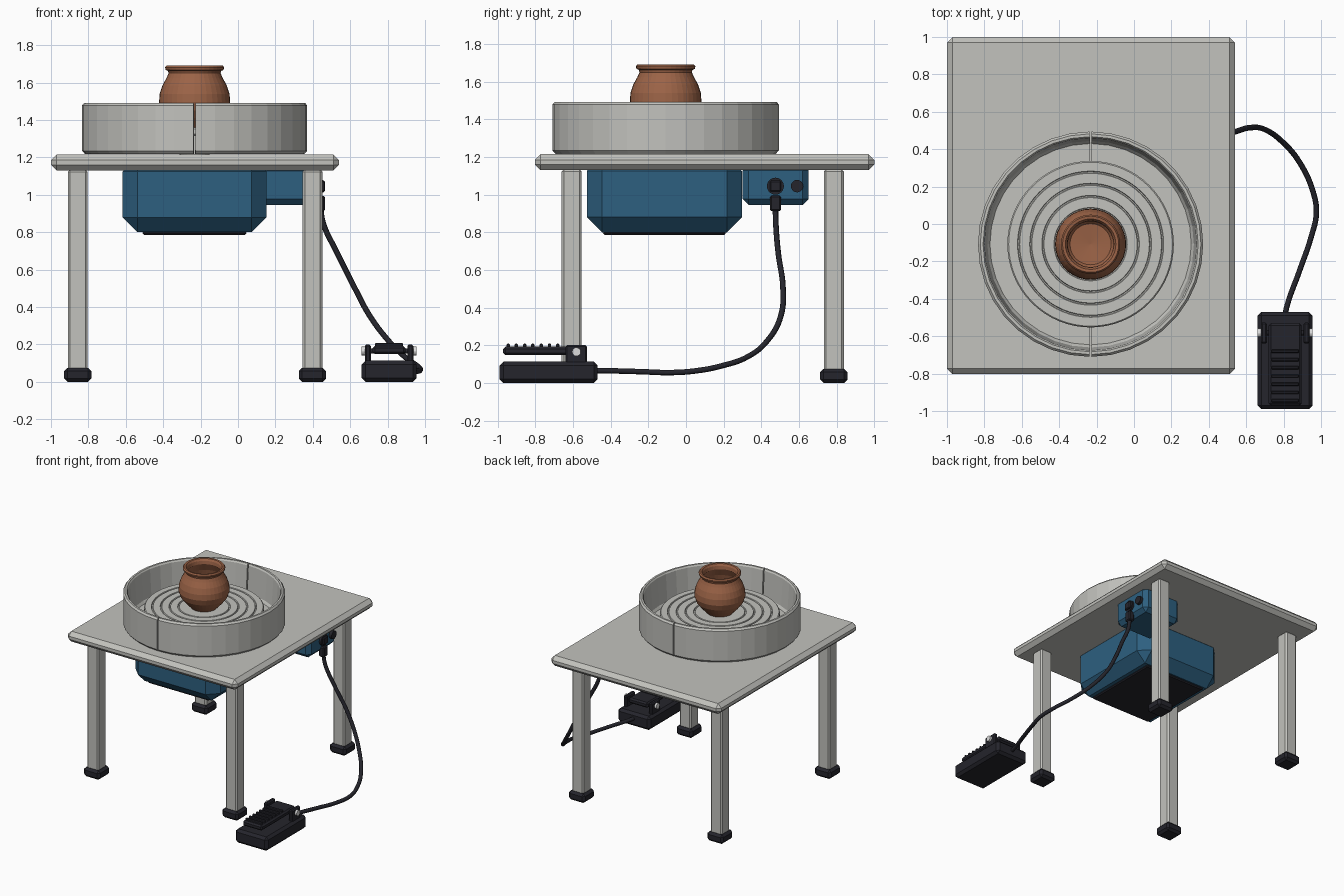
import bpy, bmesh, math
from mathutils import Matrix, Vector

if "Cube" in bpy.data.objects:
    bpy.data.objects.remove(bpy.data.objects["Cube"])


def material(name, rgb):
    m = bpy.data.materials.new(name)
    m.diffuse_color = (*rgb, 1)
    m.use_nodes = True
    m.node_tree.nodes["Principled BSDF"].inputs["Base Color"].default_value = m.diffuse_color
    return m


GREY = material("light grey", (0.54, 0.54, 0.51))
BLUE = material("motor blue", (0.026, 0.115, 0.215))
BLACK = material("rubber black", (0.018, 0.018, 0.025))
CLAY = material("terracotta", (0.33, 0.125, 0.062))
STEEL = material("bright steel", (0.72, 0.72, 0.72))


def finish(name, bm, mat):
    bmesh.ops.recalc_face_normals(bm, faces=bm.faces[:])
    me = bpy.data.meshes.new(name)
    bm.to_mesh(me)
    bm.free()
    me.materials.append(mat)
    ob = bpy.data.objects.new(name, me)
    bpy.context.collection.objects.link(ob)
    return ob


def box(name, x, y, z, mat, bevel=0.0):
    """Box from (min, max) ranges with chamfered edges."""
    bm = bmesh.new()
    bmesh.ops.create_cube(bm, size=1)
    for v in bm.verts:
        v.co = Vector([r[0] if c < 0 else r[1] for c, r in zip(v.co, (x, y, z))])
    if bevel:
        bmesh.ops.bevel(bm, geom=bm.edges[:], offset=bevel, segments=1,
                        affect='EDGES', profile=0.5)
    return finish(name, bm, mat)


def rod_x(name, x, y, z, r, mat, n=20):
    """Cylinder lying along x."""
    bm = bmesh.new()
    bmesh.ops.create_cone(bm, cap_ends=True, segments=n, radius1=r, radius2=r, depth=x[1] - x[0])
    bm.transform(Matrix.Translation(((x[0] + x[1]) / 2, y, z)) @ Matrix.Rotation(math.pi / 2, 4, 'Y'))
    return finish(name, bm, mat)


def lathe(name, profile, mat, n, centre, arc=None):
    """Spin a (radius, height) profile; with an arc, the profile is closed and its ends capped."""
    bm = bmesh.new()
    a0, a1 = arc or (0, 2 * math.pi)
    rows = []
    for i in range(n + 1 if arc else n):
        a = a0 + (a1 - a0) * i / n
        rows.append([bm.verts.new((centre[0] + r * math.cos(a), centre[1] + r * math.sin(a), z))
                     for r, z in profile])
    k = len(profile)
    for i in range(n):
        p, q = rows[i], rows[(i + 1) % len(rows)]
        for j in range(k if arc else k - 1):
            bm.faces.new((p[j], q[j], q[(j + 1) % k], p[(j + 1) % k]))
    if arc:
        bm.faces.new(rows[0])
        bm.faces.new(rows[-1])
    bmesh.ops.remove_doubles(bm, verts=bm.verts[:], dist=1e-5)
    return finish(name, bm, mat)


AXIS = (-0.232, -0.108)

# Table and legs
box("table_top", (-1.0, 0.54), (-0.803, 1.0), (1.13, 1.215), GREY, 0.03)
for sx, x in (("left", -0.857), ("right", 0.398)):
    for sy, y in (("front", -0.608), ("back", 0.785)):
        box(f"{sy}_{sx}_leg", (x - 0.053, x + 0.053), (y - 0.053, y + 0.053),
            (0.06, 1.135), GREY, 0.012)
        box(f"{sy}_{sx}_foot", (x - 0.073, x + 0.073), (y - 0.073, y + 0.073),
            (0.0, 0.075), BLACK, 0.018)

# Splash pan in two halves with a thin seam at front and back
pan = [(0.30, 1.217), (0.585, 1.217), (0.602, 1.235), (0.602, 1.478), (0.59, 1.492),
       (0.575, 1.492), (0.567, 1.48), (0.552, 1.26), (0.538, 1.24), (0.30, 1.24)]
gap = 0.008
for side, start in (("right", -math.pi / 2), ("left", math.pi / 2)):
    lathe(f"{side}_splash_pan_half", pan, GREY, 18, AXIS, (start + gap, start + math.pi - gap))

# Wheel head with concentric grooves, and its shaft
wheel = [(0, 1.315), (0.435, 1.315), (0.445, 1.325), (0.445, 1.352), (0.438, 1.36)]
for r in (0.385, 0.32, 0.255, 0.19):
    wheel += [(r + 0.006, 1.36), (r + 0.003, 1.352), (r - 0.003, 1.352), (r - 0.006, 1.36)]
lathe("wheel_head", wheel + [(0, 1.36)], GREY, 64, AXIS)
lathe("wheel_shaft", [(0, 1.2), (0.08, 1.2), (0.08, 1.32), (0, 1.32)], GREY, 24, AXIS)

# Clay pot
lathe("clay_pot", [(0, 1.36), (0.098, 1.36), (0.112, 1.375), (0.145, 1.41), (0.175, 1.45),
                   (0.19, 1.495), (0.187, 1.54), (0.172, 1.585), (0.15, 1.625), (0.139, 1.65),
                   (0.142, 1.662), (0.155, 1.668), (0.158, 1.682), (0.15, 1.692), (0.135, 1.69),
                   (0.126, 1.675), (0.122, 1.65), (0.15, 1.59), (0.168, 1.52), (0.155, 1.455),
                   (0.11, 1.4), (0, 1.39)], CLAY, 36, AXIS)

# Motor housing and control box under the table
box("motor_housing", (-0.617, 0.153), (-0.527, 0.297), (0.80, 1.205), BLUE, 0.08)
box("motor_base_plate", (-0.51, 0.045), (-0.44, 0.21), (0.785, 0.805), BLACK, 0.008)
box("control_box", (0.09, 0.435), (0.30, 0.652), (0.945, 1.16), BLUE, 0.032)
rod_x("power_socket", (0.42, 0.452), 0.475, 1.045, 0.045, BLACK, 24)
box("power_switch", (0.44, 0.466), (0.446, 0.504), (1.016, 1.074), BLACK, 0.006)
rod_x("speed_knob", (0.42, 0.458), 0.59, 1.045, 0.033, BLACK, 20)

# Cable plug and cable to the pedal
box("cable_plug", (0.418, 0.465), (0.446, 0.504), (0.912, 0.995), BLACK, 0.008)
path = [(0.44, 0.475, 0.94), (0.455, 0.477, 0.85), (0.53, 0.49, 0.69), (0.62, 0.515, 0.51),
        (0.70, 0.505, 0.36), (0.80, 0.433, 0.225), (0.885, 0.33, 0.14), (0.955, 0.18, 0.088),
        (0.975, 0.06, 0.065), (0.947, -0.07, 0.055), (0.885, -0.25, 0.06),
        (0.815, -0.45, 0.065), (0.807, -0.50, 0.065)]
cu = bpy.data.curves.new("cable", 'CURVE')
cu.dimensions = '3D'
cu.bevel_depth = 0.015
cu.bevel_resolution = 2
cu.resolution_u = 6
cu.use_fill_caps = True
sp = cu.splines.new('BEZIER')
sp.bezier_points.add(len(path) - 1)
for p, co in zip(sp.bezier_points, path):
    p.co = co
    p.handle_left_type = p.handle_right_type = 'AUTO'
cu.materials.append(BLACK)
cable = bpy.data.objects.new("cable", cu)
bpy.context.collection.objects.link(cable)

# Foot pedal: base, treadle with grip ridges, hinge brackets and bolts
PX = 0.808
box("pedal_base", (PX - 0.147, PX + 0.147), (-0.99, -0.47), (0.0, 0.113), BLACK, 0.02)
box("pedal_treadle", (PX - 0.088, PX + 0.088), (-0.972, -0.53), (0.148, 0.192), BLACK, 0.012)
for i in range(7):
    y = -0.945 + i * 0.044
    box(f"grip_ridge_{i + 1}", (PX - 0.075, PX + 0.075), (y - 0.009, y + 0.009),
        (0.185, 0.208), BLACK, 0.005)
rod_x("hinge_axle", (PX - 0.13, PX + 0.13), -0.582, 0.165, 0.014, BLACK, 12)
for side, s in (("left", -1), ("right", 1)):
    xs = sorted((PX + s * 0.098, PX + s * 0.13))
    box(f"{side}_hinge_bracket", xs, (-0.64, -0.527), (0.10, 0.2), BLACK, 0.008)
    xs = sorted((PX + s * 0.125, PX + s * 0.147))
    rod_x(f"{side}_hinge_bolt", xs, -0.582, 0.165, 0.023, STEEL, 16)
